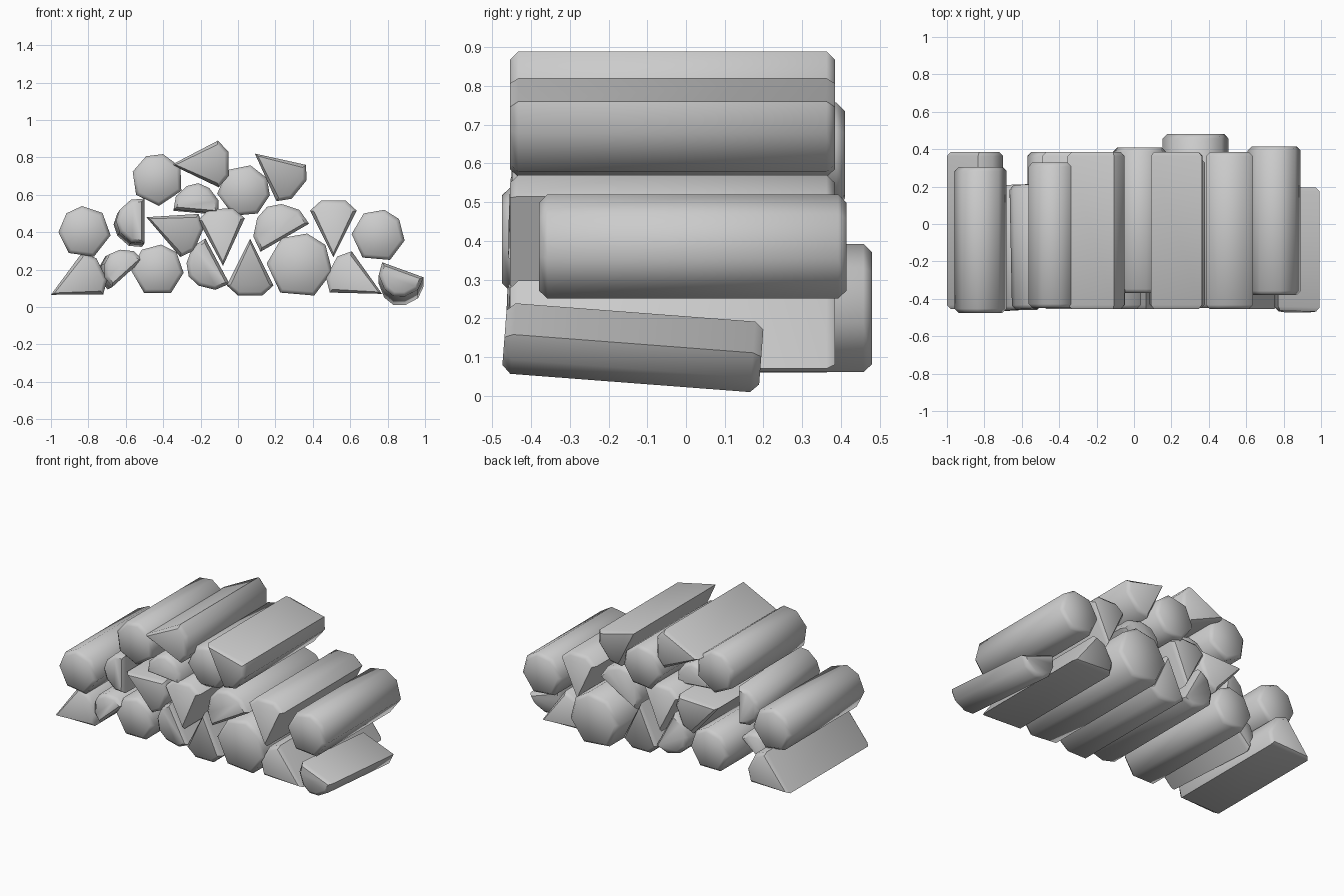
import bpy, bmesh, math
from mathutils import Vector

if "Cube" in bpy.data.objects:
    bpy.data.objects.remove(bpy.data.objects["Cube"])

# Cross-sections in (x, z), each placed later by angle and scale
gaps = [38, 49, 54, 62, 58, 53]
angles = [0]
for g in gaps:
    angles.append(angles[-1] - g)
ROUND = [(math.cos(math.radians(a)), math.sin(math.radians(a))) for a in angles]
WEDGE = [(0, 0), (.25, -.125), (.305, -.064), (.305, .064), (.25, .125)]
HALF = [(0, -1), (.6, -.95), (1.1, -.5), (1.27, 0), (1.1, .5), (.6, .95), (0, 1)]


def log(name, profile, x, z, angle, scale, y0, y1, pitch=0, yaw=0, edge=.022):
    """Extrude a profile along y and chamfer both sawn ends."""
    c, s = math.cos(math.radians(angle)), math.sin(math.radians(angle))
    pts = [(scale * (u * c - v * s), scale * (u * s + v * c)) for u, v in profile]
    length = y1 - y0
    bm = bmesh.new()
    front = [bm.verts.new((px, edge, pz)) for px, pz in pts]
    back = [bm.verts.new((px, length - edge, pz)) for px, pz in pts]
    caps = [bm.faces.new(front), bm.faces.new(back)]
    n = len(pts)
    for i in range(n):
        j = (i + 1) % n
        bm.faces.new((front[i], front[j], back[j], back[i]))
    bmesh.ops.recalc_face_normals(bm, faces=bm.faces[:])
    for cap in caps:
        bmesh.ops.inset_region(bm, faces=[cap], thickness=edge, depth=edge)
    mesh = bpy.data.meshes.new(name)
    bm.to_mesh(mesh)
    bm.free()
    ob = bpy.data.objects.new(name, mesh)
    ob.location = Vector((x, y0, z))
    ob.rotation_euler = (pitch, 0, yaw)
    bpy.context.collection.objects.link(ob)
    bpy.context.view_layer.objects.active = ob
    ob.select_set(True)
    bpy.ops.object.shade_smooth_by_angle(angle=math.radians(50))
    ob.select_set(False)


# Whole round logs: centre x, z, angle, radius, front y, back y
rounds = [
    (-.82, .40, 134, .14, -.475, .305),
    (.75, .38, 77, .143, -.38, .415),
    (-.43, .195, 82, .14, -.45, .385),
    (.33, .22, 77, .177, -.45, .48),
    (-.43, .68, 116, .14, -.45, .33),
    (.03, .62, 29, .142, -.37, .41),
]
for i, r in enumerate(rounds):
    log(f"round_log_{i + 1}", ROUND, *r)

# Split wedges: sharp edge x, z, axis angle
wedges = [
    (-.355, .76, 1), (.09, .82, -39), (-.49, .48, -23), (-.08, .22, 92),
    (.065, .365, -90), (.51, .265, 90), (.77, .07, 152), (-1.0, .065, 27),
]
for i, (x, z, a) in enumerate(wedges):
    log(f"wedge_log_{i + 1}", WEDGE, x, z, a, 1, -.455, .385)

# Half logs: middle of flat side x, z, bark direction, half width, y range, pitch, yaw
halves = [
    (.25, .37, 120, .15, -.45, .35, 0, 0),
    (-.225, .51, 85, .12, -.45, .25, -.01, 0),
    (.882, .2, -110, .118, -.465, .2, -.076, 0),
    (-.50, .46, 180, .12, -.455, .21, -.03, .02),
    (-.59, .18, 132, .11, -.46, .21, -.02, .04),
    (-.11, .245, -152, .137, -.45, .385, 0, 0),
]
for i, h in enumerate(halves):
    log(f"half_log_{i + 1}", HALF, *h)
